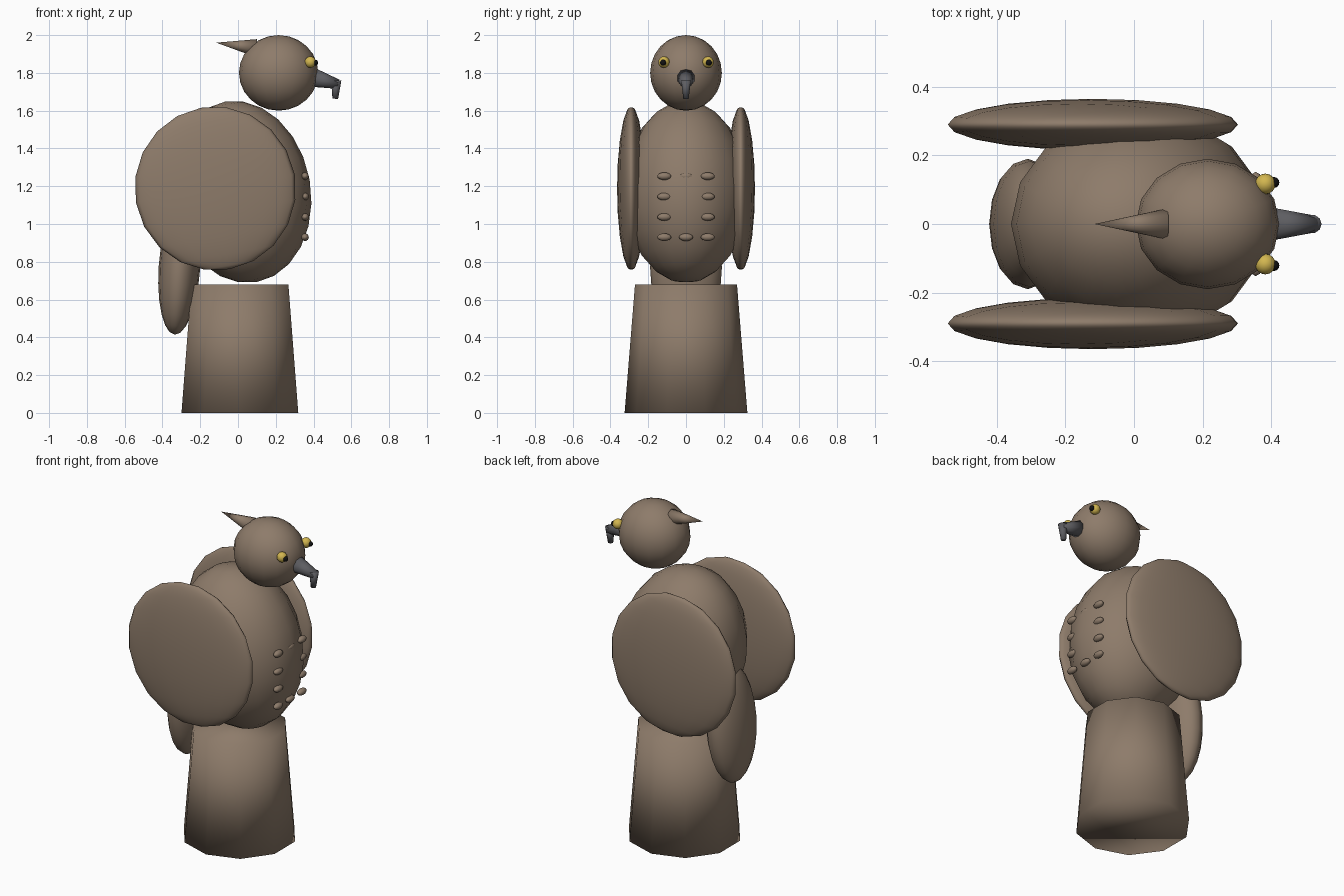
import bpy
from math import radians
from mathutils import Vector

cube = bpy.data.objects.get("Cube")
if cube:
    bpy.data.objects.remove(cube, do_unlink=True)


def material(name, rgb):
    mat = bpy.data.materials.new(name)
    mat.use_nodes = True
    mat.diffuse_color = (*rgb, 1)
    mat.node_tree.nodes["Principled BSDF"].inputs["Base Color"].default_value = (*rgb, 1)
    return mat


BROWN = material("brown plumage", (0.27, 0.20, 0.145))
YELLOW = material("eye yellow", (0.65, 0.47, 0.08))
BLACK = material("pupil black", (0.006, 0.006, 0.006))
GREY = material("beak grey", (0.11, 0.11, 0.12))


def finish(name, mat):
    obj = bpy.context.object
    obj.name = name
    obj.data.materials.append(mat)
    bpy.ops.object.shade_smooth()
    return obj


def ellipsoid(name, centre, half, mat, pitch=0, segments=16, rings=12):
    bpy.ops.mesh.primitive_uv_sphere_add(segments=segments, ring_count=rings, radius=1,
                                         location=centre, rotation=(0, radians(pitch), 0))
    bpy.context.object.scale = half
    return finish(name, mat)


def taper(name, start, end, r_start, r_end, mat, sides=10):
    """Cone running from start to end."""
    start, end = Vector(start), Vector(end)
    axis = end - start
    bpy.ops.mesh.primitive_cone_add(vertices=sides, radius1=r_start, radius2=r_end,
                                    depth=axis.length, location=(start + end) / 2)
    bpy.context.object.rotation_euler = axis.to_track_quat('Z', 'Y').to_euler()
    return finish(name, mat)


# Perch: a ten-sided tapered post
bpy.ops.mesh.primitive_cone_add(vertices=10, radius1=0.325, radius2=0.27, depth=0.68,
                                location=(0.01, 0, 0.34))
finish("perch_post", BROWN)

# Body, tail and head
ellipsoid("body", (0.015, 0, 1.17), (0.37, 0.33, 0.485), BROWN, pitch=-10)
ellipsoid("tail", (-0.31, 0, 0.77), (0.11, 0.19, 0.357), BROWN, pitch=4)
ellipsoid("head", (0.215, 0, 1.8), (0.21, 0.19, 0.2), BROWN)

# Swept-back crest
taper("crest", (0.095, 0, 1.932), (-0.115, 0, 1.96), 0.047, 0, BROWN)

# Hooked beak
taper("beak", (0.40, 0, 1.775), (0.53, 0, 1.74), 0.05, 0.025, GREY)
taper("beak_hook", (0.52, 0, 1.76), (0.515, 0, 1.663), 0.027, 0.015, GREY)

# Wings and eyes on both sides
for side, label in ((1, "left"), (-1, "right")):
    ellipsoid(label + "_wing", (-0.12, side * 0.29, 1.188), (0.427, 0.075, 0.434), BROWN,
              pitch=-10, segments=20, rings=10)
    ellipsoid(label + "_eye", (0.383, side * 0.117, 1.857), (0.03, 0.03, 0.03), YELLOW)
    ellipsoid(label + "_pupil", (0.408, side * 0.121, 1.854), (0.016, 0.016, 0.016), BLACK)

# Rows of raised breast feathers
for row, z in enumerate((0.93, 1.037, 1.145, 1.253)):
    for y in (-0.115, 0, 0.115):
        ellipsoid(f"breast_feather_{row}", (0.355, y, z), (0.021, 0.037, 0.02), BROWN,
                  segments=10, rings=8)
